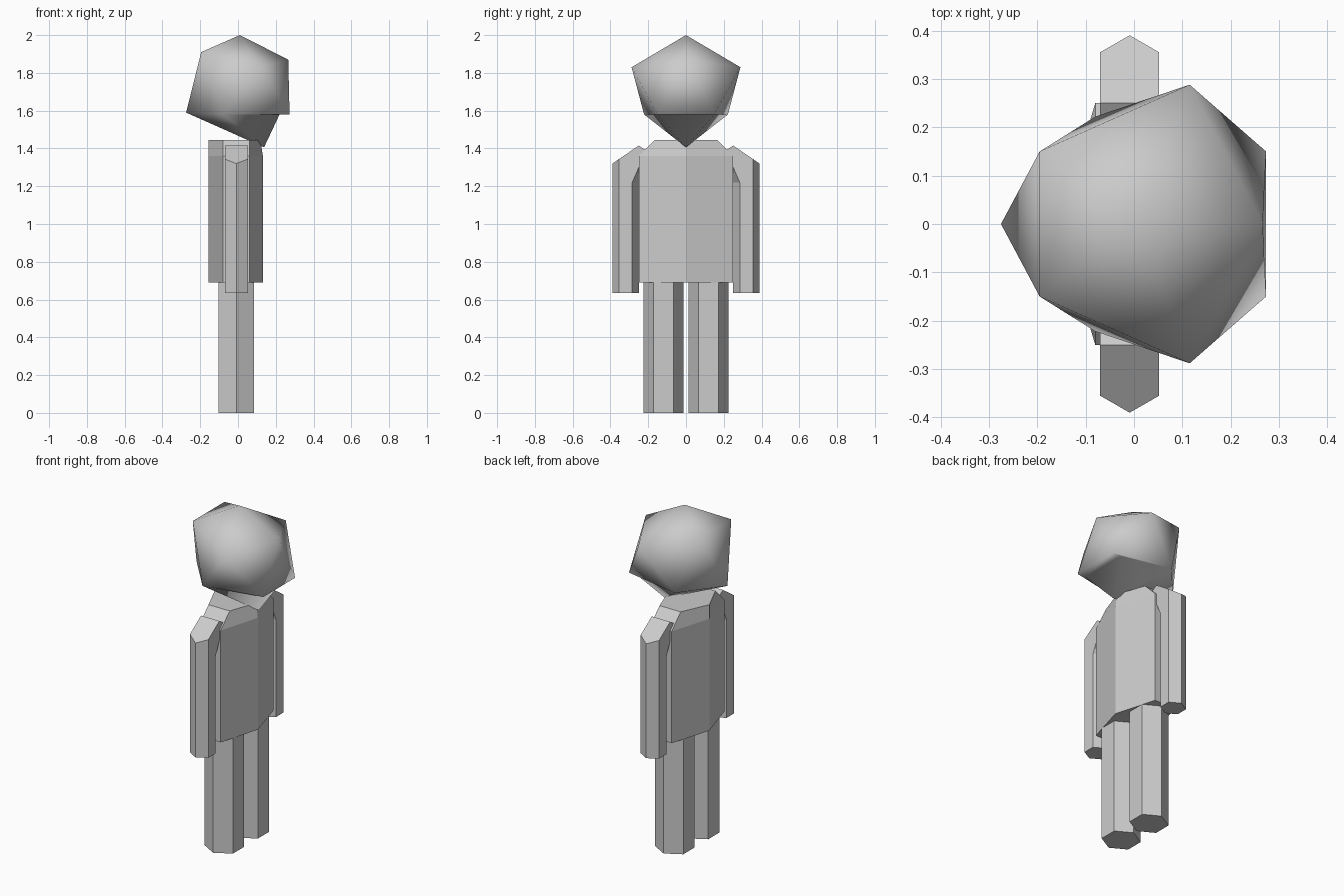
import bpy, bmesh
from mathutils import Vector

cube = bpy.data.objects.get("Cube")
if cube:
    bpy.data.objects.remove(cube)

GREY = (0.6, 0.6, 0.6, 1)
mat = bpy.data.materials.new("light grey")
mat.use_nodes = True
mat.diffuse_color = GREY
mat.node_tree.nodes["Principled BSDF"].inputs["Base Color"].default_value = GREY


def finish(name, bm, smooth=False):
    bmesh.ops.recalc_face_normals(bm, faces=bm.faces[:])
    for f in bm.faces:
        f.smooth = smooth
    me = bpy.data.meshes.new(name)
    bm.to_mesh(me)
    bm.free()
    me.materials.append(mat)
    ob = bpy.data.objects.new(name, me)
    bpy.context.collection.objects.link(ob)
    return ob


def loft(name, rings):
    """Skin a stack of equal rings and cap both ends."""
    bm = bmesh.new()
    rows = [[bm.verts.new(p) for p in ring] for ring in rings]
    n = len(rows[0])
    for a, b in zip(rows, rows[1:]):
        for i in range(n):
            j = (i + 1) % n
            bm.faces.new((a[i], a[j], b[j], b[i]))
    bm.faces.new(rows[0])
    bm.faces.new(rows[-1])
    return finish(name, bm)


def hexagon(cx, cy, hx, hy, flat):
    """Six-sided section with points along y, outer point first."""
    return [(cx, cy + hy), (cx - hx, cy + flat), (cx - hx, cy - flat),
            (cx, cy - hy), (cx + hx, cy - flat), (cx + hx, cy + flat)]


# Torso: six-sided, narrowing at the shoulders
section = [(-0.155, 0), (-0.08, -0.25), (0.06, -0.25),
           (0.132, 0), (0.06, 0.25), (-0.08, 0.25)]
top = [(min(x, 0.118), y * 0.66) for x, y in section]
loft("torso", [[(x, y, 0.69) for x, y in section],
               [(x, y, 1.36) for x, y in section],
               [(x, y, 1.445) for x, y in top]])

# Legs and arms, one of each per side
for side, label in ((1, "left"), (-1, "right")):
    leg = hexagon(-0.008, 0.118, 0.094, 0.106, 0.053)
    loft(label + "_leg", [[(x, side * y, z) for x, y in leg] for z in (0, 0.69)])

    arm = hexagon(-0.009, 0.32, 0.061, 0.07, 0.035)
    low = [(x, side * y, 0.635) for x, y in arm]
    # inner edge leans towards the shoulder above the armpit
    mid = [(x, side * y, 1.22) for x, y in arm]
    upper = [(x, side * (y if y > 0.3 else min(y, 0.25)),
              1.3 if y < 0.3 else 1.25) for x, y in arm]
    crown = [(x, side * (y if y > 0.3 else 0.25),
              1.415 - 0.68 * (max(y, 0.25) - 0.25) if y > 0.3 else 1.415)
             for x, y in arm]
    loft(label + "_arm", [low, mid, upper, crown])
    # shoulder wedge linking the arm to the torso
    loft(label + "_shoulder",
         [[(x, side * y, z) for y, z in
           ((0.25, 1.415), (0.18, 1.37), (0.18, 1.25), (0.25, 1.3))]
          for x in (-0.07, 0.052)])

# Head: irregular twenty-sided ball with a jutting face and pointed chin
bm = bmesh.new()
half = [(0.01, 0, 2.0), (0.266, 0, 1.87), (-0.275, 0, 1.59),
        (-0.195, 0.15, 1.91), (0.115, 0.288, 1.83),
        (0.273, 0.15, 1.58), (-0.08, 0.222, 1.58)]
pts = half + [(x, -y, z) for x, y, z in half if y]
for p in pts:
    bm.verts.new(p)
bmesh.ops.convex_hull(bm, input=bm.verts[:])
base = [f for f in bm.faces if all(v.co.z < 1.6 for v in f.verts)]
bmesh.ops.delete(bm, geom=base, context='FACES_ONLY')


def near(p):
    return min(bm.verts, key=lambda v: (v.co - Vector(p)).length)


back = near((-0.275, 0, 1.59))
jaw = [near((-0.08, s * 0.222, 1.58)) for s in (1, -1)]
brow = [near((0.273, s * 0.15, 1.58)) for s in (1, -1)]
ledge = [bm.verts.new((0.22, s * 0.15, 1.58)) for s in (1, -1)]
chin = bm.verts.new((0.138, 0, 1.406))
bm.faces.new((brow[0], brow[1], ledge[1], ledge[0]))
bm.faces.new((ledge[0], ledge[1], chin))
for i in (0, 1):
    bm.faces.new((jaw[i], brow[i], ledge[i]))
    bm.faces.new((jaw[i], ledge[i], chin))
    bm.faces.new((back, jaw[i], chin))
head = finish("head", bm, smooth=True)
bpy.ops.object.select_all(action='DESELECT')
head.select_set(True)
bpy.context.view_layer.objects.active = head
bpy.ops.object.shade_smooth_by_angle(angle=1.2)
